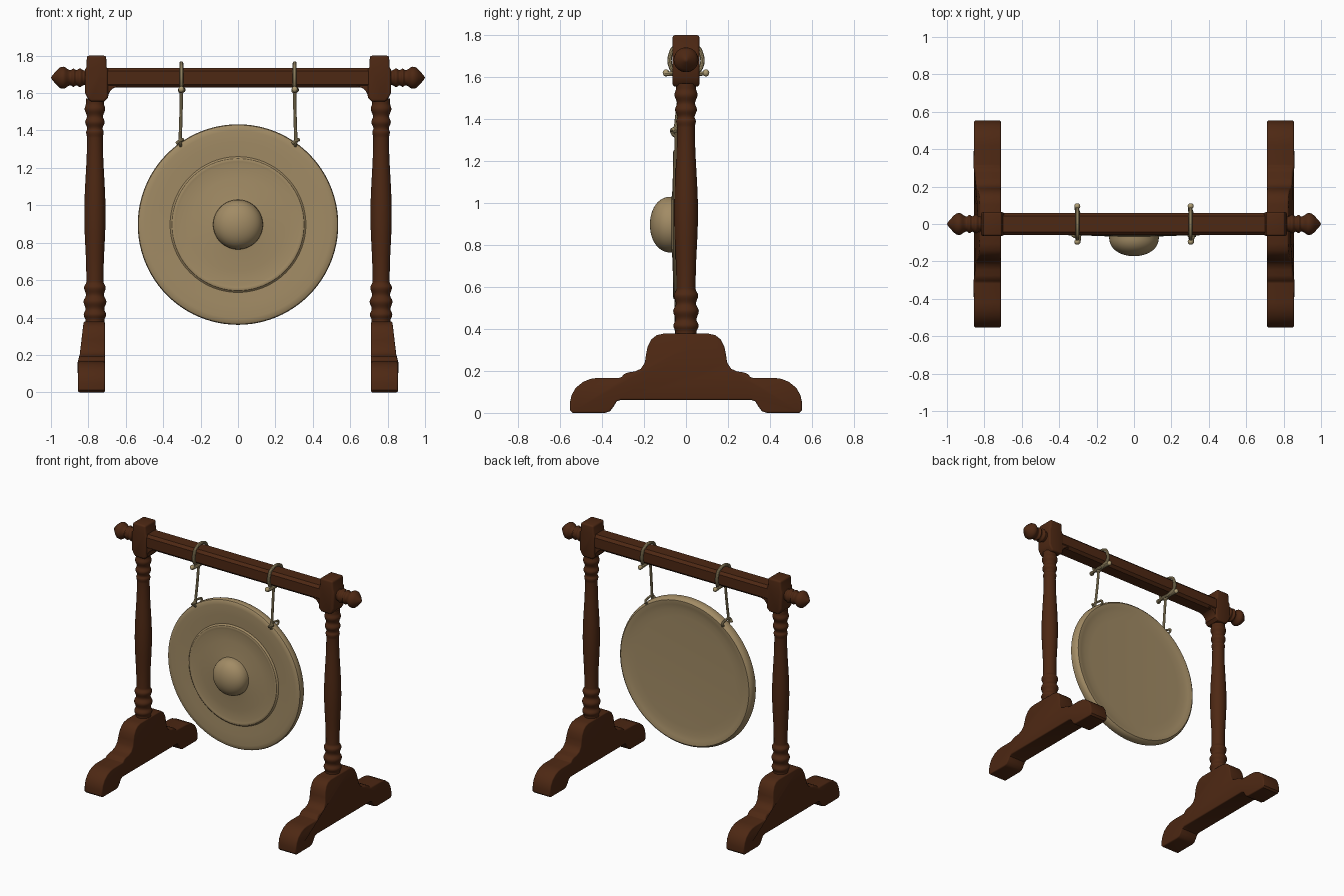
import bpy, bmesh, math
from mathutils import Matrix, Vector

if "Cube" in bpy.data.objects:
    bpy.data.objects.remove(bpy.data.objects["Cube"])


def material(name, rgb):
    m = bpy.data.materials.new(name)
    m.diffuse_color = (*rgb, 1)
    m.use_nodes = True
    m.node_tree.nodes["Principled BSDF"].inputs["Base Color"].default_value = m.diffuse_color
    return m


WOOD = material("dark wood", (0.075, 0.021, 0.0065))
BRONZE = material("gong bronze", (0.36, 0.26, 0.13))
ROPE = material("rope tan", (0.42, 0.33, 0.17))


def finish(name, bm, mat, bevel=0.0):
    bmesh.ops.remove_doubles(bm, verts=bm.verts, dist=1e-5)
    bmesh.ops.recalc_face_normals(bm, faces=bm.faces)
    me = bpy.data.meshes.new(name)
    bm.to_mesh(me)
    bm.free()
    me.materials.append(mat)
    ob = bpy.data.objects.new(name, me)
    bpy.context.collection.objects.link(ob)
    if bevel:
        b = ob.modifiers.new("bevel", 'BEVEL')
        b.width, b.segments, b.limit_method = bevel, 3, 'ANGLE'
        b.angle_limit = math.radians(50)
    return ob


def ease(keys, n=6):
    # smooth turned outline through (height, radius) keys
    out = []
    for (h0, r0), (h1, r1) in zip(keys, keys[1:]):
        for i in range(n):
            t = i / n
            out.append((h0 + (h1 - h0) * t, r0 + (r1 - r0) * (1 - math.cos(math.pi * t)) / 2))
    return out + [keys[-1]]


def lathe(name, profile, matrix, mat, segs=32):
    bm = bmesh.new()
    rings = []
    for h, r in profile:
        rings.append([bm.verts.new((r * math.cos(2 * math.pi * i / segs),
                                    r * math.sin(2 * math.pi * i / segs), h)) for i in range(segs)])
    for a, b in zip(rings, rings[1:]):
        for i in range(segs):
            j = (i + 1) % segs
            bm.faces.new((a[i], a[j], b[j], b[i]))
    if profile[0][1] > 0:
        bm.faces.new(rings[0])
    if profile[-1][1] > 0:
        bm.faces.new(rings[-1])
    bm.transform(matrix)
    return finish(name, bm, mat)


def prism(name, pts, place, depth, mat, bevel):
    # closed 2D outline placed in space, then extruded along depth
    bm = bmesh.new()
    f = bm.faces.new([bm.verts.new(place(*p)) for p in pts])
    ext = bmesh.ops.extrude_face_region(bm, geom=[f])["geom"]
    bmesh.ops.translate(bm, verts=[v for v in ext if isinstance(v, bmesh.types.BMVert)], vec=depth)
    return finish(name, bm, mat, bevel)


def tube(name, pts, radius, mat):
    cu = bpy.data.curves.new(name, 'CURVE')
    cu.dimensions, cu.bevel_depth, cu.bevel_resolution = '3D', radius, 3
    cu.use_fill_caps, cu.resolution_u = True, 6
    sp = cu.splines.new('BEZIER')
    sp.bezier_points.add(len(pts) - 1)
    for bp, p in zip(sp.bezier_points, pts):
        bp.co = p
        bp.handle_left_type = bp.handle_right_type = 'AUTO'
    cu.materials.append(mat)
    ob = bpy.data.objects.new(name, cu)
    bpy.context.collection.objects.link(ob)


def knot(name, loc, scale):
    bm = bmesh.new()
    bmesh.ops.create_uvsphere(bm, u_segments=12, v_segments=8, radius=1)
    bm.transform(Matrix.Translation(loc) @ Matrix.Diagonal((*scale, 1)))
    finish(name, bm, ROPE)


FOOT = [(.31, .062), (.33, .055), (.345, .03), (.362, .008), (.385, 0), (.54, 0), (.553, .012),
        (.553, .05), (.545, .085), (.525, .12), (.49, .148), (.455, .162), (.42, .167), (.31, .167),
        (.295, .185), (.275, .193), (.245, .197), (.215, .21), (.196, .24), (.19, .28),
        (.183, .315), (.165, .35), (.14, .37), (.105, .378)]
POST = [(.37, .05), (.385, .05), (.415, .06), (.445, .05), (.485, .061), (.52, .048), (.56, .058),
        (.59, .046), (.62, .046), (.95, .057), (1.36, .042), (1.39, .047), (1.41, .041),
        (1.445, .052), (1.475, .043), (1.515, .055), (1.545, .048), (1.57, .048)]
FINIAL = [(.80, .04), (.825, .04), (.845, .05), (.865, .041), (.88, .049), (.895, .04), (.935, .059)]

Z_AXIS = 1.682
for s, side in ((-1, "left"), (1, "right")):
    # foot, tapering on its outer face above the toes
    outline = FOOT + [(-y, z) for y, z in reversed(FOOT)]
    foot = prism(side + "_foot", outline, lambda y, z: (s * .711, y, z), (s * .144, 0, 0), WOOD, .008)
    for v in foot.data.vertices:
        if abs(v.co.x) > .8 and v.co.z > .17:
            v.co.x -= s * (.005 + .025 * (v.co.z - .17) / .21)
    # turned post
    lathe(side + "_post", ease(POST), Matrix.Translation((s * .765, 0, 0)), WOOD)
    # block on top of the post
    block = [(.705, 1.80), (.808, 1.80), (.810, 1.74), (.818, 1.725), (.818, 1.60), (.805, 1.575),
             (.79, 1.555), (.715, 1.555), (.695, 1.575), (.695, 1.725), (.703, 1.74)]
    prism(side + "_block", block, lambda x, z: (s * x, -.064, z), (0, .128, 0), WOOD, .012)
    # curved bracket under the beam
    arc = [(.635 + .06 * math.sin(a * math.pi / 12), 1.575 + .06 * math.cos(a * math.pi / 12))
           for a in range(7)]
    prism(side + "_bracket", arc + [(.71, 1.56), (.71, 1.645), (.635, 1.645)],
          lambda x, z: (s * x, -.055, z), (0, .11, 0), WOOD, .004)
    # finial pointing outward
    tip = [(.95, .056), (.965, .044), (.98, .027), (.993, .012), (1.0, 0)]
    lathe(side + "_finial", ease(FINIAL) + tip,
          Matrix.Translation((0, 0, Z_AXIS)) @ Matrix.Rotation(s * math.pi / 2, 4, 'Y'), WOOD)

    # rope loop over the beam, with crossing ends below
    x = s * .303
    loop = [(x - .005, .10, 1.617), (x, .04, 1.617), (x, -.05, 1.622), (x, -.073, 1.65), (x, -.073, 1.71),
            (x, -.05, 1.745), (x, .05, 1.745), (x, .073, 1.71), (x, .073, 1.65),
            (x + .008, .05, 1.625), (x + .012, -.04, 1.617), (x + .006, -.10, 1.615)]
    tube(side + "_rope_loop", loop, .011, ROPE)
    for y in (-.095, .095):
        knot(side + "_rope_end", (x, y, 1.62), (.016, .016, .017))
    knot(side + "_beam_knot", (x, -.02, 1.615), (.018, .022, .018))
    # hanging cord and its knot on the gong rim
    tube(side + "_cord", [(x, -.02, 1.62), (x + s * .002, -.035, 1.48), (x + s * .007, -.052, 1.335)], .009, ROPE)
    xk = s * .31
    tube(side + "_rim_loop", [(xk, -.052, 1.36), (xk, -.066, 1.34), (xk - s * .004, -.05, 1.318),
                              (xk - s * .004, 0, 1.318), (xk, .025, 1.34), (xk, -.01, 1.356),
                              (xk, -.052, 1.36)], .008, ROPE)
    tube(side + "_rim_tail", [(xk - .018, -.06, 1.33), (xk, -.068, 1.345), (xk + .018, -.06, 1.352)], .009, ROPE)

# beam with chamfered edges
c, w, h = .018, .06, .053
beam = [(-w + c, -h), (w - c, -h), (w, -h + c), (w, h - c), (w - c, h), (-w + c, h), (-w, h - c), (-w, -h + c)]
prism("beam", beam, lambda y, z: (-.72, y, z + Z_AXIS), (1.44, 0, 0), WOOD, 0)

# gong: domed boss, raised inner disc with ridge, rim turned back (height = distance forward)
boss = []
for i in range(13):
    a = math.pi / 2 * i / 12
    boss.append((.068 + .104 * math.cos(a) ** .85 if i < 12 else .068, .133 * math.sin(a)))
gong = boss + [(.066, .145), (.062, .25), (.058, .325), (.0605, .337), (.0615, .345), (.059, .353), (.053, .357),
               (.049, .363), (.052, .43), (.054, .50), (.052, .522), (.046, .532), (.036, .536),
               (.01, .534), (-.006, .528), (-.014, .518), (-.014, .507), (-.008, .485), (-.003, .45),
               (0, .40), (0, 0)]
lathe("gong", gong, Matrix.Translation((0, 0, .897)) @ Matrix.Rotation(math.pi / 2, 4, 'X'), BRONZE, 96)

# turn everything to mesh and shade it
bpy.ops.object.select_all(action='SELECT')
bpy.context.view_layer.objects.active = bpy.data.objects["gong"]
bpy.ops.object.convert(target='MESH')
bpy.ops.object.select_all(action='SELECT')
bpy.ops.object.shade_smooth_by_angle(angle=math.radians(35))
